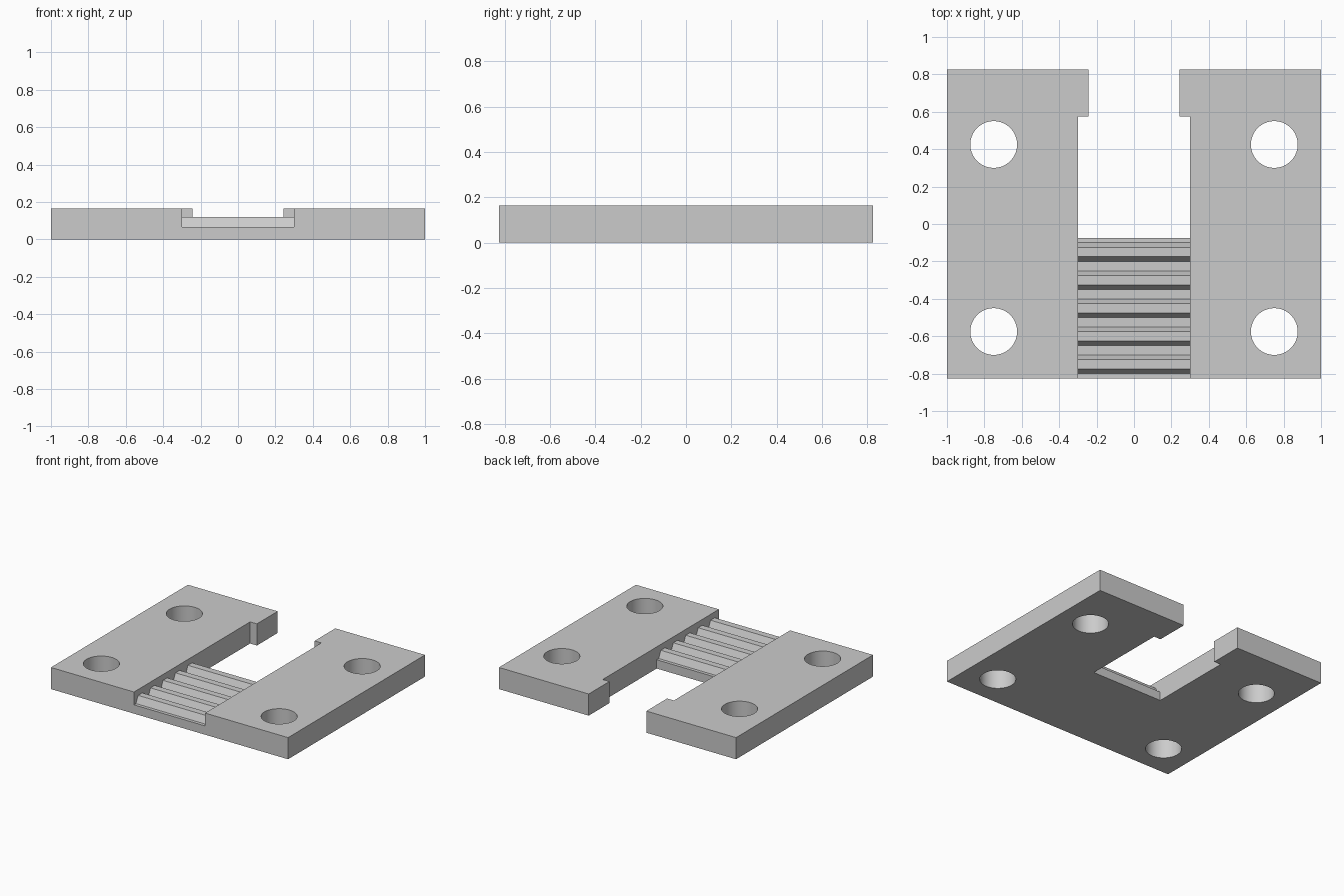
import bpy
import bmesh
from mathutils import Vector

cube = bpy.data.objects.get("Cube")
if cube:
    bpy.data.objects.remove(cube, do_unlink=True)

HEIGHT = 0.165
HALF_DEPTH = 0.825
SLOT = 0.3          # half width of the belt slot
NECK = 0.243        # half width of the narrow mouth
FLOOR, CREST = 0.067, 0.12
PITCH, TEETH = 0.15, 5

grey = bpy.data.materials.new("plain grey")
grey.use_nodes = True
grey.diffuse_color = (0.6, 0.6, 0.6, 1)
grey.node_tree.nodes["Principled BSDF"].inputs["Base Color"].default_value = (0.6, 0.6, 0.6, 1)


def prism(name, points, direction):
    """Extrude a flat outline along a direction into a closed solid."""
    bm = bmesh.new()
    face = bm.faces.new([bm.verts.new(p) for p in points])
    new = bmesh.ops.extrude_face_region(bm, geom=[face])["geom"]
    moved = [v for v in new if isinstance(v, bmesh.types.BMVert)]
    bmesh.ops.translate(bm, verts=moved, vec=Vector(direction))
    bmesh.ops.recalc_face_normals(bm, faces=bm.faces[:])
    mesh = bpy.data.meshes.new(name)
    bm.to_mesh(mesh)
    bm.free()
    mesh.materials.append(grey)
    obj = bpy.data.objects.new(name, mesh)
    bpy.context.collection.objects.link(obj)
    return obj


def block(name, half_x, y0, y1, z0, z1):
    outline = [(-half_x, y0, z0), (half_x, y0, z0), (half_x, y1, z0), (-half_x, y1, z0)]
    return prism(name, outline, (0, 0, z1 - z0))


# Solid plate
plate = block("clamp_plate", 1, -HALF_DEPTH, HALF_DEPTH, 0, HEIGHT)
cutters = []

# Belt slot: toothed floor at the front, open window behind
profile = [(-1, 0.3), (-1, FLOOR)]
for i in range(TEETH):
    y = -0.8 + i * PITCH
    profile += [(y, FLOOR), (y + 0.025, CREST), (y + 0.075, CREST), (y + 0.1, FLOOR)]
profile += [(-0.075, FLOOR), (-0.075, -0.1), (0.575, -0.1), (0.575, 0.3)]
cutters.append(prism("belt_slot_cutter", [(-SLOT, y, z) for y, z in profile], (2 * SLOT, 0, 0)))

# Narrow mouth at the back
cutters.append(block("mouth_cutter", NECK, 0.5, 1, -0.1, 0.3))

# Four bolt holes
for x in (-0.75, 0.75):
    for y in (-0.575, 0.425):
        bpy.ops.mesh.primitive_cylinder_add(vertices=64, radius=0.125, depth=1, location=(x, y, 0))
        hole = bpy.context.object
        hole.name = "bolt_hole_cutter"
        hole.data.materials.append(grey)
        cutters.append(hole)

for cutter in cutters:
    cutter.hide_render = True
    cut = plate.modifiers.new(cutter.name, "BOOLEAN")
    cut.operation = "DIFFERENCE"
    cut.solver = "EXACT"
    cut.object = cutter

# Bake the cuts and drop the cutters
bpy.context.view_layer.update()
graph = bpy.context.evaluated_depsgraph_get()
baked = bpy.data.meshes.new_from_object(plate.evaluated_get(graph))
plate.modifiers.clear()
plate.data = baked
for cutter in cutters:
    bpy.data.objects.remove(cutter, do_unlink=True)

# Smooth hole walls, sharp edges elsewhere
bpy.ops.object.select_all(action="DESELECT")
plate.select_set(True)
bpy.context.view_layer.objects.active = plate
bpy.ops.object.shade_smooth_by_angle(angle=0.4)
